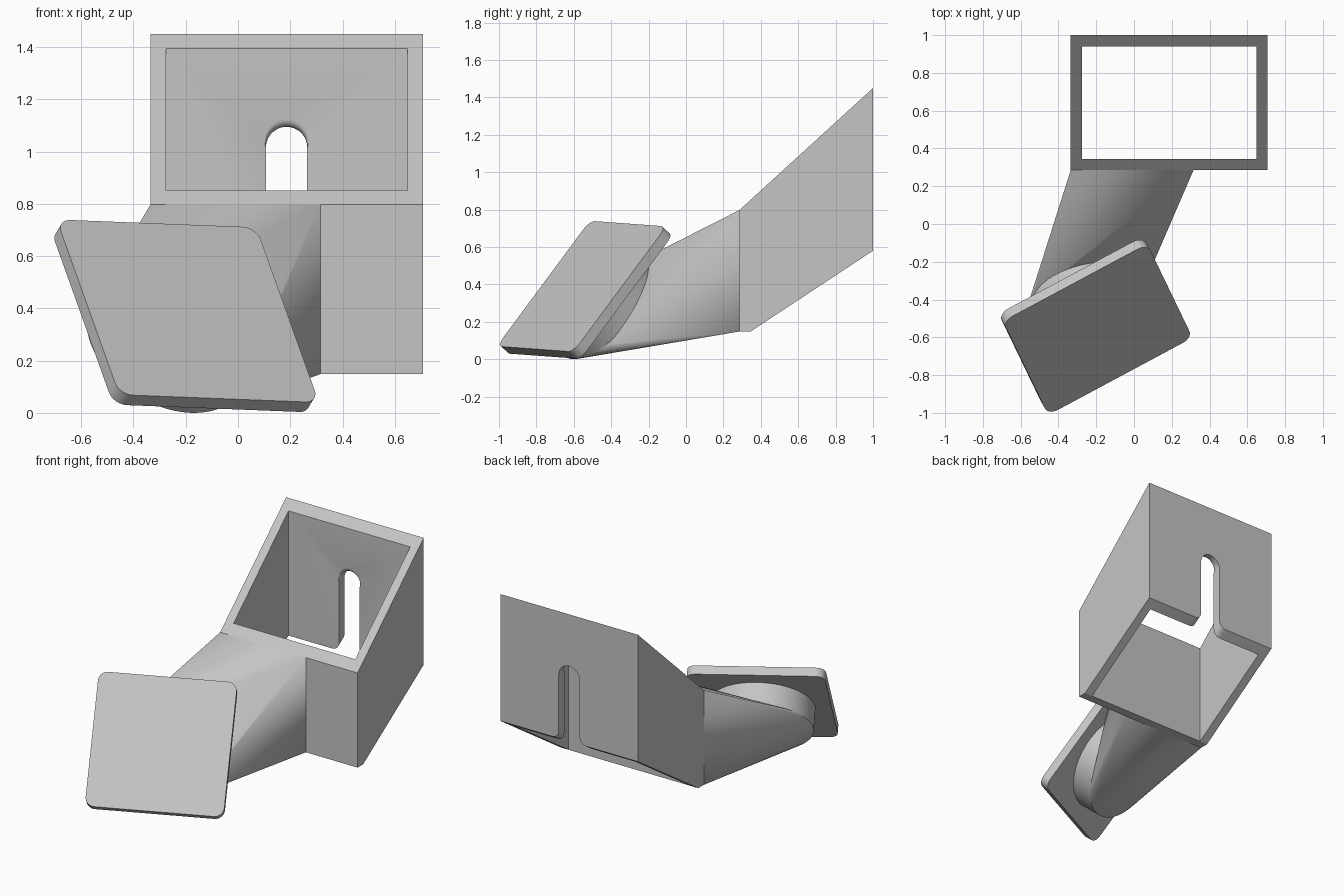
import bpy, bmesh, math
from mathutils import Vector, Matrix

if "Cube" in bpy.data.objects:
    bpy.data.objects.remove(bpy.data.objects["Cube"], do_unlink=True)

# one grey plastic for everything
grey = bpy.data.materials.new("grey_plastic")
grey.use_nodes = True
colour = (0.56, 0.56, 0.56, 1)
grey.diffuse_color = colour
grey.node_tree.nodes["Principled BSDF"].inputs["Base Color"].default_value = colour


def finish(name, bm, smooth=True):
    bmesh.ops.recalc_face_normals(bm, faces=bm.faces)
    mesh = bpy.data.meshes.new(name)
    bm.to_mesh(mesh)
    bm.free()
    mesh.materials.append(grey)
    ob = bpy.data.objects.new(name, mesh)
    bpy.context.collection.objects.link(ob)
    if smooth:
        shade(ob)
    return ob


def shade(ob):
    bpy.ops.object.select_all(action='DESELECT')
    ob.select_set(True)
    bpy.context.view_layer.objects.active = ob
    bpy.ops.object.shade_smooth_by_angle(angle=math.radians(30))


def loft(rings):
    """Closed solid through matching rings of points."""
    bm = bmesh.new()
    loops = [[bm.verts.new(p) for p in ring] for ring in rings]
    for a, b in zip(loops, loops[1:]):
        for i in range(len(a)):
            j = (i + 1) % len(a)
            bm.faces.new((a[i], a[j], b[j], b[i]))
    bm.faces.new(loops[0])
    bm.faces.new(loops[-1])
    return bm


def cut(target, cutter):
    mod = target.modifiers.new("cut", 'BOOLEAN')
    mod.operation = 'DIFFERENCE'
    mod.solver = 'EXACT'
    mod.object = cutter
    bpy.ops.object.select_all(action='DESELECT')
    target.select_set(True)
    bpy.context.view_layer.objects.active = target
    bpy.ops.object.modifier_apply(modifier=mod.name)
    bpy.data.objects.remove(cutter, do_unlink=True)


# holder: slanted square tube, open at top and bottom
LEFT, RIGHT, FRONT, BACK, WALL = -0.335, 0.708, 0.285, 1.0, 0.06
LOW, SHOULDER = 0.148, 0.797
side = [(FRONT, LOW), (FRONT + WALL, LOW), (BACK, 0.58), (BACK, 1.45), (FRONT, SHOULDER)]
holder = finish("holder", loft([[(x, y, z) for y, z in side] for x in (LEFT, RIGHT)]), False)

x0, x1, y0, y1 = LEFT + WALL, RIGHT - WALL, FRONT + WALL, BACK - WALL
floor = [(x0, y0), (x1, y0), (x1, y1), (x0, y1)]
cut(holder, finish("cavity_cutter", loft([[(x, y, z) for x, y in floor] for z in (-0.5, 2)]), False))

# cable slot in the back wall: arched top, flared foot, eased inner top edge
MID, HALF, ARCH, FLARE = 0.186, 0.079, 1.016, 0.05


def slot_ring(y, ease):
    foot = 0.58 + (y - BACK) * 0.66
    right = [(HALF + FLARE, foot - 0.2)]
    for i in range(9):
        a = math.pi / 2 * i / 8
        right.append((HALF + FLARE * (1 - math.sin(a)), foot + FLARE * (1 - math.cos(a))))
    left = [(-x, z) for x, z in reversed(right)]
    arch = []
    for i in range(25):
        a = math.pi * i / 24
        r = HALF + ease * math.sin(a)
        arch.append((r * math.cos(a), ARCH + r * math.sin(a)))
    return [(MID + x, y, z) for x, z in right + arch + left]


EASE = 0.03
rings = [slot_ring(BACK + 0.1, 0)]
for k in range(6):
    a = math.pi / 2 * k / 5
    rings.append(slot_ring(y1 + EASE * (1 - math.sin(a)), EASE * (1 - math.cos(a))))
rings.append(slot_ring(y1 - 0.05, EASE))
cut(holder, finish("slot_cutter", loft(rings), False))
shade(holder)

# tilted frame of the mounting plate
u = Vector((0.765, 0.41, -0.03)).normalized()
n = u.cross(Vector((-0.235, 0.497, 0.668))).normalized()
v = n.cross(u)
centre = Vector((-0.192, -0.5585, 0.39))


def on_plate(a, b, depth):
    return centre + u * a + v * b - n * depth


# mounting plate with rounded corners
SIZE, ROUND, THICK = 0.434, 0.06, 0.06
outline = []
for q in range(4):
    for i in range(9):
        a = math.pi / 2 * (q + i / 8)
        sx = 1 if q in (0, 3) else -1
        sy = 1 if q < 2 else -1
        outline.append((sx * (SIZE - ROUND) + ROUND * math.cos(a),
                        sy * (SIZE - ROUND) + ROUND * math.sin(a)))
finish("mounting_plate", loft([[on_plate(a, b, d) for a, b in outline] for d in (0, THICK)]))

# round boss behind the plate
RADIUS, BOSS, SIDES = 0.332, 0.15, 96
circle = [(RADIUS * math.cos(math.tau * i / SIDES), RADIUS * math.sin(math.tau * i / SIDES))
          for i in range(SIDES)]
finish("boss", loft([[on_plate(a, b, THICK + d) for a, b in circle] for d in (-0.01, BOSS)]))

# arm: hull from the boss to a square on the holder front
bm = bmesh.new()
for a, b in circle:
    bm.verts.new(on_plate(a, b, THICK + BOSS))
for x in (LEFT, 0.315):
    for z in (LOW, SHOULDER):
        bm.verts.new((x, FRONT, z))
bmesh.ops.convex_hull(bm, input=bm.verts)
finish("arm", bm)
